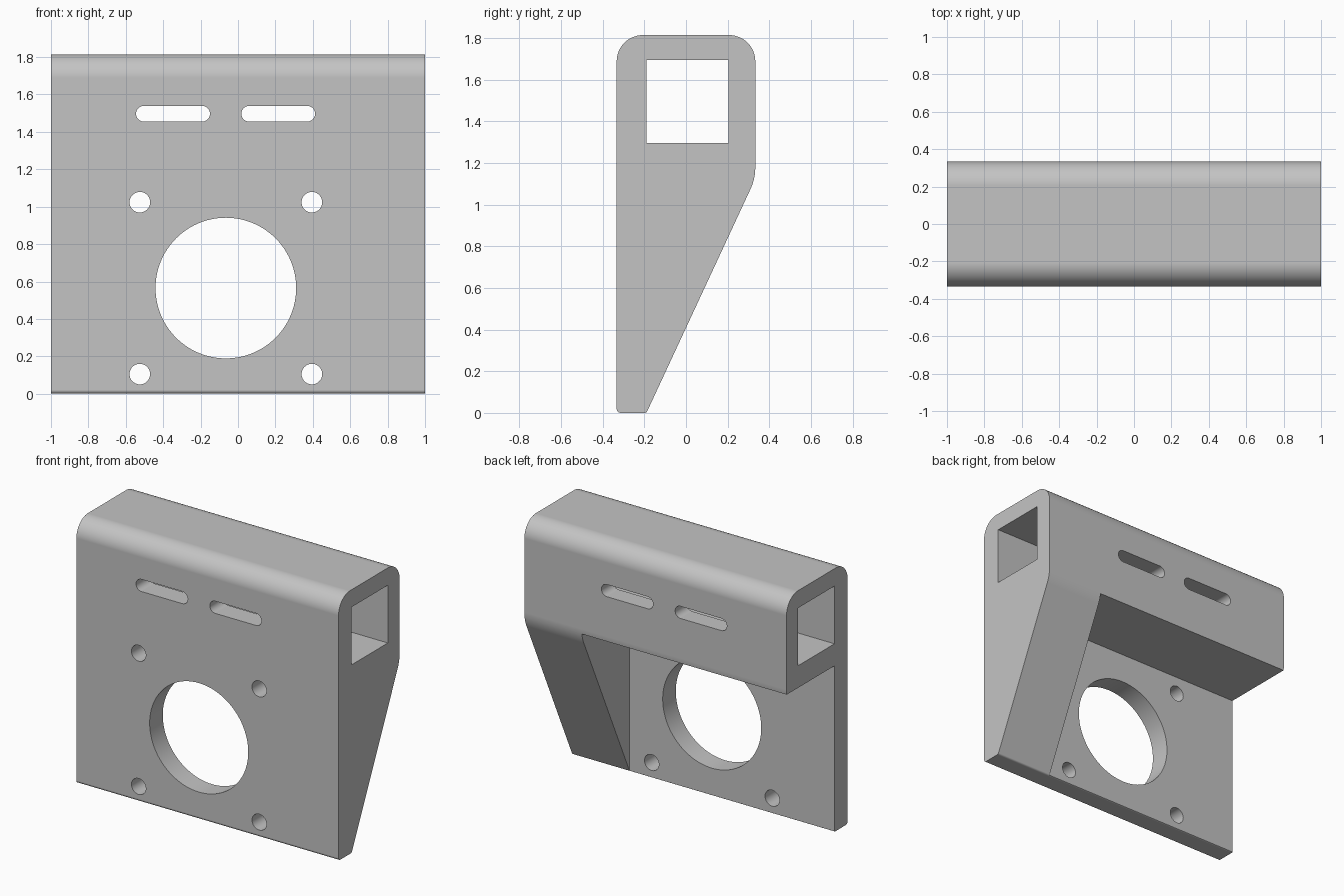
import bpy, bmesh, math
from mathutils import Vector, Matrix

cube = bpy.data.objects.get("Cube")
if cube:
    bpy.data.objects.remove(cube, do_unlink=True)

grey = bpy.data.materials.new("plain grey")
grey.use_nodes = True
grey.diffuse_color = (0.55, 0.55, 0.55, 1)
grey.node_tree.nodes["Principled BSDF"].inputs["Base Color"].default_value = (0.55, 0.55, 0.55, 1)


def fillet(points, segments=10):
    """Round each (a, b, radius) corner of a closed profile."""
    out = []
    for i, (a, b, r) in enumerate(points):
        p = Vector((a, b))
        u = (Vector(points[i - 1][:2]) - p).normalized()
        v = (Vector(points[(i + 1) % len(points)][:2]) - p).normalized()
        half = u.angle(v) / 2
        centre = p + (u + v).normalized() * (r / math.sin(half))
        start = p + u * (r / math.tan(half)) - centre
        end = p + v * (r / math.tan(half)) - centre
        for k in range(segments + 1):
            t = k / segments
            out.append(centre + start.lerp(end, t).normalized() * r)
    return out


def prism(name, outline, depth):
    """Extrude a closed outline of 3D points along a vector."""
    bm = bmesh.new()
    face = bm.faces.new([bm.verts.new(p) for p in outline])
    moved = bmesh.ops.extrude_face_region(bm, geom=[face])["geom"]
    bmesh.ops.translate(bm, vec=depth, verts=[e for e in moved if isinstance(e, bmesh.types.BMVert)])
    bmesh.ops.recalc_face_normals(bm, faces=bm.faces)
    mesh = bpy.data.meshes.new(name)
    bm.to_mesh(mesh)
    bm.free()
    mesh.materials.append(grey)
    obj = bpy.data.objects.new(name, mesh)
    bpy.context.collection.objects.link(obj)
    return obj


def box(name, low, high):
    (x0, y0, z0), (x1, y1, z1) = low, high
    base = [(x0, y0, z0), (x1, y0, z0), (x1, y1, z0), (x0, y1, z0)]
    return prism(name, base, (0, 0, z1 - z0))


def slot(name, x0, x1, z, r, steps=48):
    """Front-to-back cutter: a slot, or a round hole when x0 equals x1."""
    ring = []
    for cx, first in ((x1, -math.pi / 2), (x0, math.pi / 2)):
        for k in range(steps // 2 + (x0 != x1)):
            a = first + 2 * math.pi * k / steps
            ring.append((cx + r * math.cos(a), -1, z + r * math.sin(a)))
    return prism(name, ring, (0, 2, 0))


# Bracket body: rounded side profile swept across the width
FRONT, BACK, PLATE, TOP = -0.333, 0.333, -0.19, 1.815
profile = fillet([(FRONT, 0, 0.02), (PLATE, 0, 0.015), (BACK, 1.125, 0.25),
                  (BACK, TOP, 0.125), (FRONT, TOP, 0.125)])
bracket = prism("mounting_bracket", [(-1, p.x, p.y) for p in profile], (2, 0, 0))

# Cutters: pocket beside the gusset, square tunnel, slots, bore, screw holes
cutters = [
    box("pocket_cutter", (-1.2, PLATE, -0.2), (0.563, 0.6, 1.145)),
    box("tunnel_cutter", (-1.2, PLATE, 1.297), (1.2, 0.205, 1.695)),
    slot("left_slot_cutter", 0.06, 0.37, 1.497, 0.042),
    slot("right_slot_cutter", -0.503, -0.192, 1.497, 0.042),
    slot("bore_cutter", -0.065, -0.065, 0.565, 0.376, 96),
]
for x in (-0.525, 0.395):
    for z in (0.105, 1.024):
        cutters.append(slot("screw_hole_cutter", x, x, z, 0.055))

bpy.context.view_layer.objects.active = bracket
for cutter in cutters:
    cutter.hide_render = True
    mod = bracket.modifiers.new("cut", 'BOOLEAN')
    mod.operation = 'DIFFERENCE'
    mod.solver = 'EXACT'
    mod.object = cutter
    bpy.ops.object.modifier_apply(modifier=mod.name)
    bpy.data.objects.remove(cutter, do_unlink=True)

# Smooth the rounded edges while keeping flat faces flat
for obj in bpy.context.selected_objects:
    obj.select_set(False)
bracket.select_set(True)
bpy.ops.object.shade_smooth_by_angle(angle=math.radians(24))
weighted = bracket.modifiers.new("flat_face_normals", 'WEIGHTED_NORMAL')
weighted.keep_sharp = True
